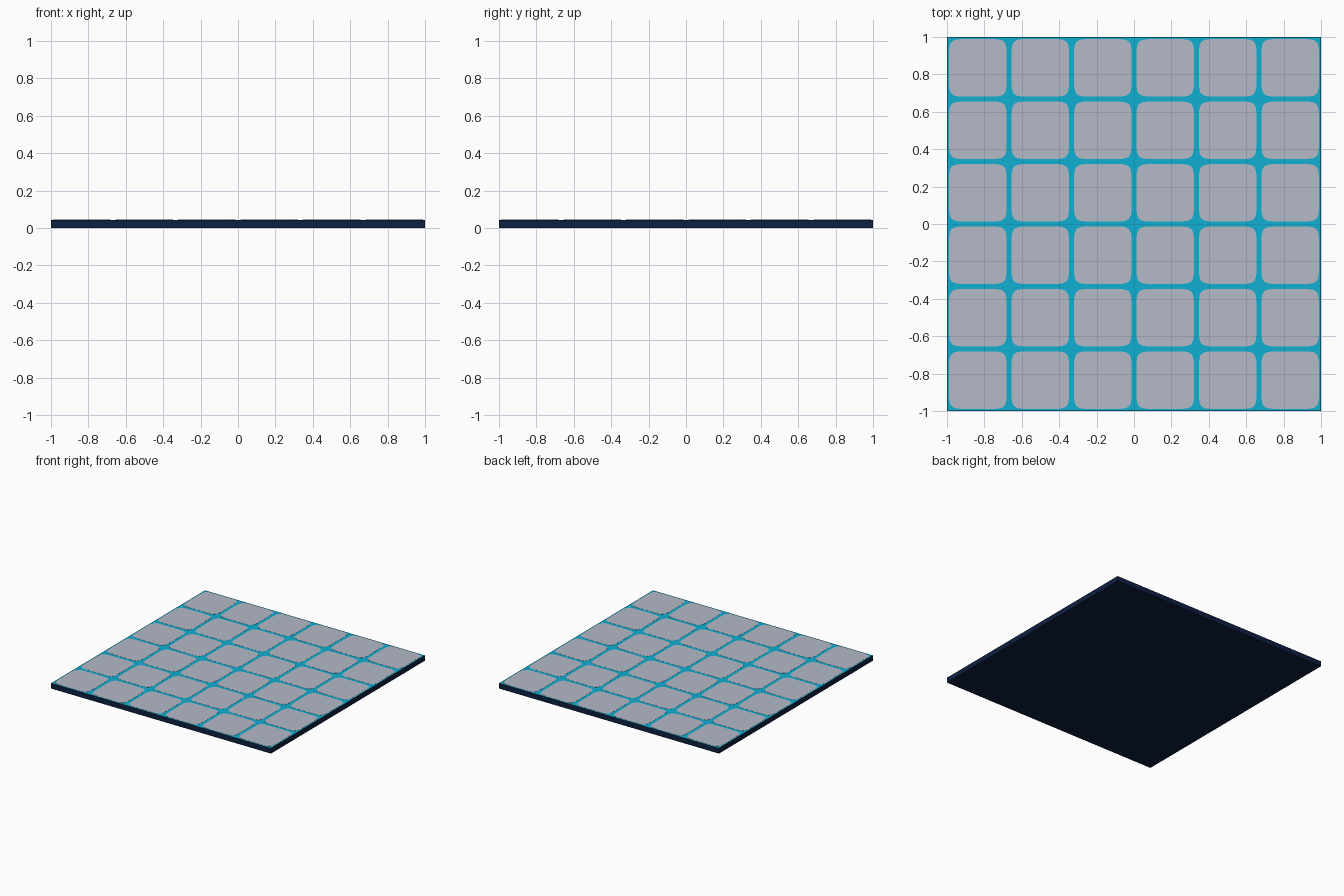
import bpy
import bmesh
import math

if "Cube" in bpy.data.objects:
    bpy.data.objects.remove(bpy.data.objects["Cube"])


def material(name, rgb):
    m = bpy.data.materials.new(name)
    m.diffuse_color = (*rgb, 1.0)
    m.use_nodes = True
    m.node_tree.nodes["Principled BSDF"].inputs["Base Color"].default_value = m.diffuse_color
    return m


NAVY = material("dark_navy", (0.004, 0.014, 0.052))
CYAN = material("bright_cyan", (0.005, 0.43, 0.65))
GREY = material("cool_grey", (0.46, 0.49, 0.57))


def finish(name, bm, mat):
    bmesh.ops.recalc_face_normals(bm, faces=bm.faces)
    me = bpy.data.meshes.new(name)
    bm.to_mesh(me)
    bm.free()
    me.materials.append(mat)
    ob = bpy.data.objects.new(name, me)
    bpy.context.collection.objects.link(ob)
    return ob


def slab(name, half, z0, z1, mat):
    bm = bmesh.new()
    bmesh.ops.create_cube(bm, size=1)
    for v in bm.verts:
        v.co = (v.co.x * 2 * half, v.co.y * 2 * half, z0 if v.co.z < 0 else z1)
    return finish(name, bm, mat)


# Rounded square outline, softly bowed along its sides
def tile_outline(half, power=7, steps=48):
    pts = []
    for i in range(steps):
        a = 2 * math.pi * (i + 0.5) / steps
        c, s = math.cos(a), math.sin(a)
        pts.append((math.copysign(abs(c) ** (2 / power), c) * half,
                    math.copysign(abs(s) ** (2 / power), s) * half))
    return pts


# Base slab and the glowing grout sheet on it
slab("base_slab", 1.0, 0.0, 0.0425, NAVY)
slab("grout_sheet", 0.998, 0.036, 0.0433, CYAN)

# Six by six grid of thin tiles
COUNT, PITCH, HALF = 6, 0.334, 0.154
outline = tile_outline(HALF)
bm = bmesh.new()
for row in range(COUNT):
    for col in range(COUNT):
        cx = (col - (COUNT - 1) / 2) * PITCH
        cy = (row - (COUNT - 1) / 2) * PITCH
        face = bm.faces.new([bm.verts.new((cx + x, cy + y, 0.040)) for x, y in outline])
        ext = bmesh.ops.extrude_face_region(bm, geom=[face], use_keep_orig=True)
        for v in ext["geom"]:
            if isinstance(v, bmesh.types.BMVert):
                v.co.z = 0.0442
finish("floor_tiles", bm, GREY)
